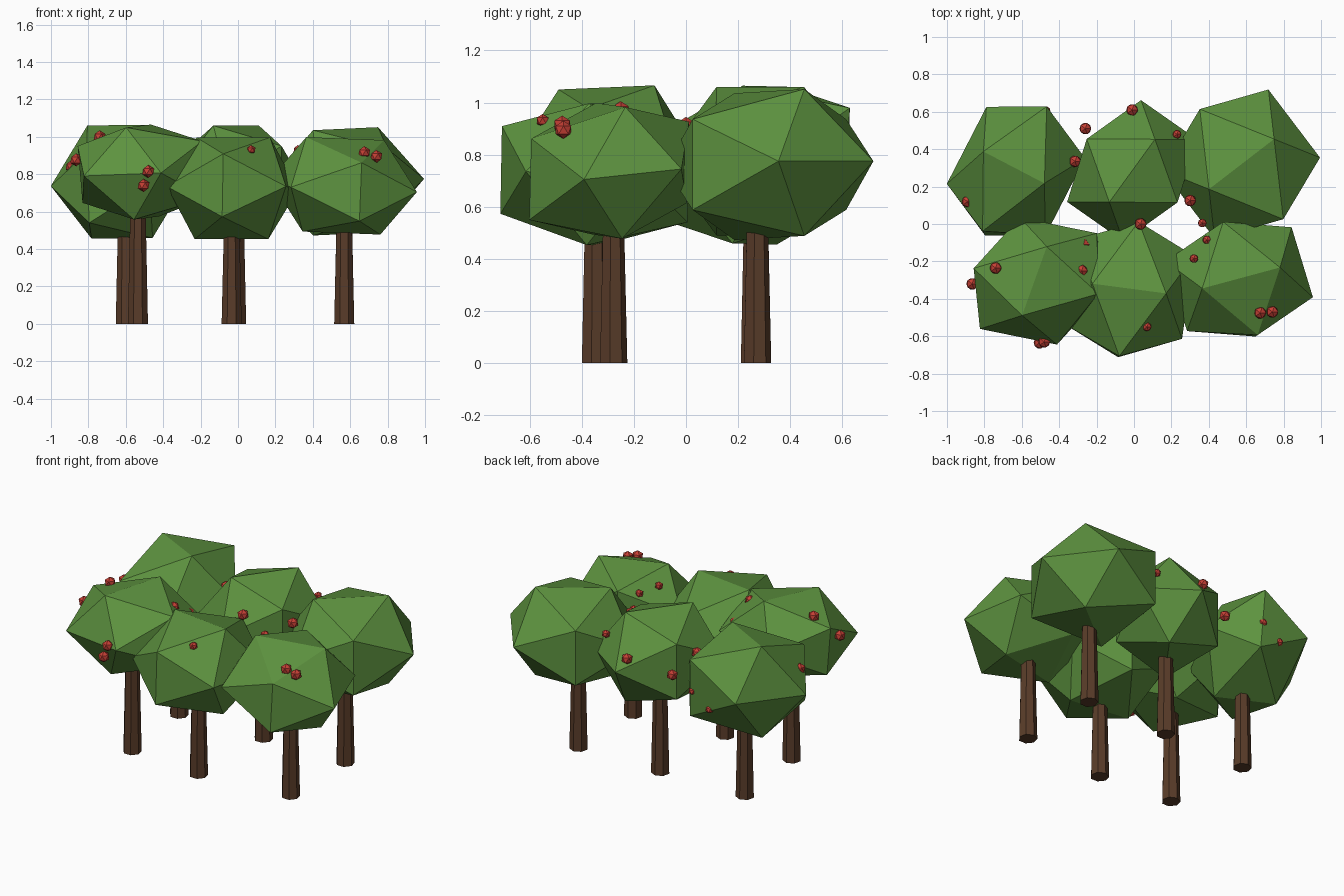
import bpy, bmesh
from mathutils import Vector

if "Cube" in bpy.data.objects:
    bpy.data.objects.remove(bpy.data.objects["Cube"])

PHI = (1 + 5 ** 0.5) / 2


def material(name, rgb):
    m = bpy.data.materials.new(name)
    m.diffuse_color = (*rgb, 1)
    m.use_nodes = True
    m.node_tree.nodes["Principled BSDF"].inputs["Base Color"].default_value = m.diffuse_color
    return m


LEAF = material("leaf_green", (0.11, 0.29, 0.05))
BARK = material("bark_brown", (0.10, 0.045, 0.022))
RED = material("fruit_red", (0.56, 0.05, 0.035))


def add_object(name, bm, mat):
    bmesh.ops.recalc_face_normals(bm, faces=bm.faces)
    me = bpy.data.meshes.new(name)
    bm.to_mesh(me)
    bm.free()
    me.materials.append(mat)
    ob = bpy.data.objects.new(name, me)
    bpy.context.collection.objects.link(ob)
    return ob


def crown(name, centre, u, v, w):
    """Icosahedron stretched along three axis vectors; its top edge runs along v."""
    c, u, v, w = map(Vector, (centre, u, v, w))
    bm = bmesh.new()
    for s in (1, -1):
        for t in (PHI, -PHI):
            for a, b in ((v, w), (w, u), (u, v)):
                bm.verts.new(c + s * a + t * b)
    bmesh.ops.convex_hull(bm, input=bm.verts)
    add_object(name, bm, LEAF)


def trunk(name, x, y, height):
    bm = bmesh.new()
    bmesh.ops.create_cone(bm, cap_ends=True, segments=7, radius1=0.055,
                          radius2=0.040, depth=height)
    bmesh.ops.translate(bm, verts=bm.verts, vec=(x, y, height / 2))
    add_object(name, bm, BARK)


def fruit(name, pos, r):
    bm = bmesh.new()
    bmesh.ops.create_icosphere(bm, subdivisions=1, radius=r)
    bmesh.ops.translate(bm, verts=bm.verts, vec=pos)
    add_object(name, bm, RED)


# Trees: name, trunk x/y, crown centre, crown axes
trees = [
    ("front_left", (-.535, -.305), (-.511, -.305, .812),
     (.206, -.042, .008), (-.066, -.184, -.008), (-.013, .0, .152)),
    ("front_middle", (-.034, -.35), (-.03, -.35, .725),
     (-.032, -.222, .01), (-.197, .026, 0), (.003, .003, .168)),
    ("front_right", (.568, -.28), (.563, -.295, .738),
     (.057, -.187, -.02), (-.208, -.056, .008), (.006, .004, .156)),
    ("back_left", (-.60, .26), (-.631, .283, .76),
     (.106, .206, .02), (-.163, .085, -.002), (-.007, .012, .187)),
    ("back_middle", (-.01, .272), (-.01, .285, .775),
     (.150, -.105, 0), (-.122, -.168, 0), (0, 0, .176)),
    ("back_right", (.568, .272), (.575, .32, .762),
     (.138, -.182, 0), (-.174, -.134, -.008), (0, 0, .174)),
]
for name, (tx, ty), c, u, v, w in trees:
    trunk(name + "_trunk", tx, ty, c[2] - 0.1)
    crown(name + "_crown", c, u, v, w)

# Fruit resting on the crowns
fruits = [
    (-.74, -.235, 1.0), (-.865, -.32, .877), (-.48, -.63, .815),
    (-.505, -.635, .74), (-.27, -.11, .88), (-.28, -.25, .97),
    (.675, -.475, .915), (.74, -.47, .895),
    (.035, 0, .91), (.30, .125, .88), (-.01, .61, .855),
    (-.26, .51, .78), (-.315, .335, .87), (-.89, .12, .84),
]
for i, p in enumerate(fruits):
    fruit(f"fruit_{i + 1}", p, 0.035)

# Fruit half sunk into the leaves
sunk = [(.07, -.55, .93), (.39, -.085, .90), (.32, -.185, .93),
        (.365, .005, .84), (.23, .48, .90), (-.65, .555, .89),
        (-.47, .605, .77), (-.59, .605, .685)]
for i, p in enumerate(sunk):
    fruit(f"sunk_fruit_{i + 1}", p, 0.026)
